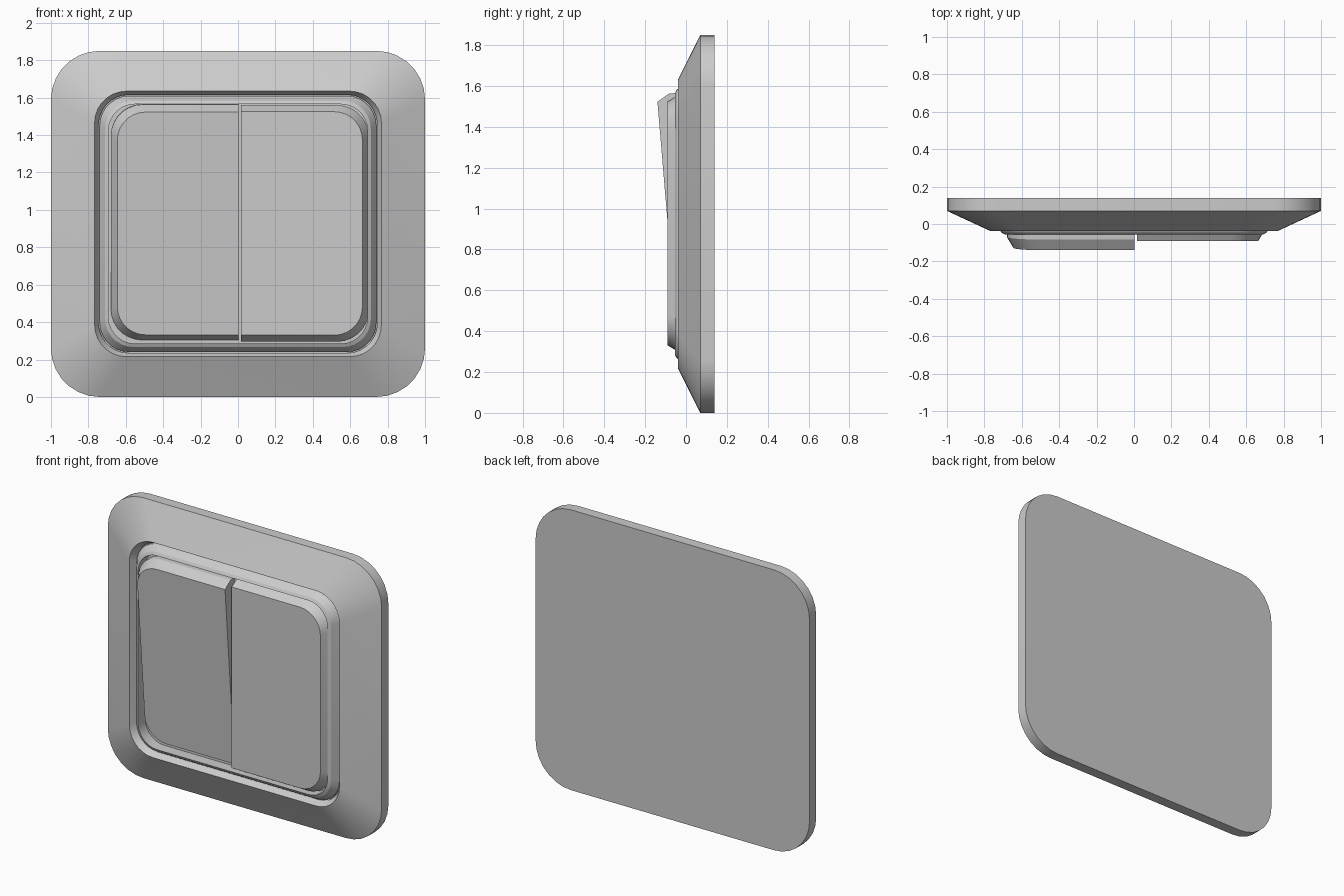
import bpy, bmesh, math
from mathutils import Matrix, Vector

if "Cube" in bpy.data.objects:
    bpy.data.objects.remove(bpy.data.objects["Cube"])

ZC = 0.925   # height of the switch centre
SEG = 7      # segments per rounded corner


def outline(x0, x1, z0, z1, r_left, r_right):
    """Rectangle in x/z with a corner radius for each side (0 = sharp)."""
    pts = []
    corners = ((x1, z1, r_right, 0), (x0, z1, r_left, 90),
               (x0, z0, r_left, 180), (x1, z0, r_right, 270))
    for x, z, r, start in corners:
        cx = x - r if x == x1 else x + r
        cz = z - r if z == z1 else z + r
        n = SEG if r else 0
        for i in range(n + 1):
            a = math.radians(start + 90 * i / max(n, 1))
            pts.append((cx + r * math.cos(a), cz + r * math.sin(a)) if r else (x, z))
    return pts


def loft(name, sections, tilt=0.0, pivot=(0, 0, 0)):
    """Closed solid through a list of (outline, y), first and last capped."""
    bm = bmesh.new()
    rings = [[bm.verts.new((x, y, z)) for x, z in pts] for pts, y in sections]
    n = len(rings[0])
    for a, b in zip(rings, rings[1:]):
        for i in range(n):
            j = (i + 1) % n
            bm.faces.new((a[i], a[j], b[j], b[i]))
    bm.faces.new(rings[0])
    bm.faces.new(rings[-1])
    bmesh.ops.recalc_face_normals(bm, faces=bm.faces)
    if tilt:
        bmesh.ops.rotate(bm, verts=bm.verts, cent=Vector(pivot),
                         matrix=Matrix.Rotation(tilt, 3, 'X'))
    me = bpy.data.meshes.new(name)
    bm.to_mesh(me)
    bm.free()
    ob = bpy.data.objects.new(name, me)
    bpy.context.collection.objects.link(ob)
    bpy.context.view_layer.objects.active = ob
    ob.select_set(True)
    bpy.ops.object.shade_smooth_by_angle(angle=math.radians(20))
    ob.select_set(False)
    return ob


def centred(hx, hz, r):
    return outline(-hx, hx, ZC - hz, ZC + hz, r, r)


# wall plate with sloped border and recessed middle
loft("wall_plate", [
    (centred(1.0, 0.925, 0.26), 0.14),
    (centred(1.0, 0.925, 0.26), 0.07),
    (centred(0.767, 0.71, 0.17), -0.038),
    (centred(0.745, 0.69, 0.16), 0.0),
    (centred(0.745, 0.69, 0.16), 0.03),
])

# raised inner frame with an open middle for the rockers
loft("inner_frame", [
    (centred(0.74, 0.685, 0.16), 0.035),
    (centred(0.74, 0.685, 0.16), 0.0),
    (centred(0.71, 0.658, 0.15), -0.045),
    (centred(0.692, 0.64, 0.14), -0.055),
    (centred(0.692, 0.64, 0.14), 0.02),
])

# two rockers: the left one is tipped outward at the top
# (inset from the full size, y, corner radius)
LEVELS = ((0.0, 0.01, 0.17), (0.0, -0.03, 0.17), (0.035, -0.09, 0.15))
loft("left_rocker",
     [(outline(-0.68 + d, 0.003, 0.295 + d, 1.56 - d, r, 0), y) for d, y, r in LEVELS],
     tilt=math.radians(4.8), pivot=(0, -0.09, 0.93))
loft("right_rocker",
     [(outline(0.016, 0.70 - d, 0.295 + d, 1.56 - d, 0, r), y) for d, y, r in LEVELS])
